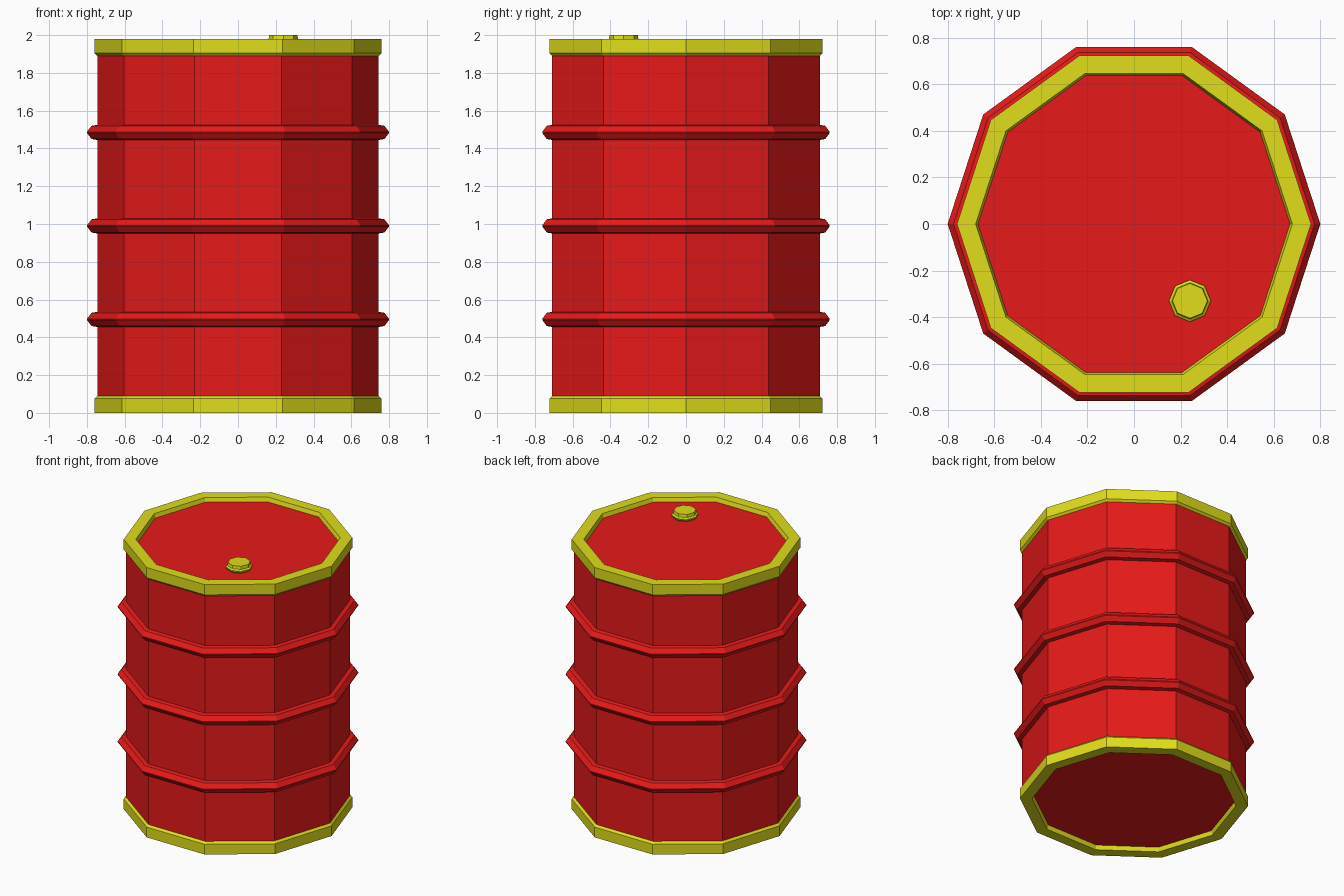
import bpy, bmesh
from math import cos, sin, tau

if "Cube" in bpy.data.objects:
    bpy.data.objects.remove(bpy.data.objects["Cube"])


def material(name, color):
    m = bpy.data.materials.new(name)
    m.diffuse_color = color
    m.use_nodes = True
    m.node_tree.nodes["Principled BSDF"].inputs["Base Color"].default_value = m.diffuse_color
    return m


RED = material("red_paint", (0.80, 0.01, 0.01, 1))
YELLOW = material("yellow_paint", (0.75, 0.73, 0.01, 1))


def lathe(name, profile, mat, sides=10, center=(0, 0), cap_start=False, cap_end=False):
    """Spin a (radius, z) profile, listed bottom to top, into a faceted part."""
    bm = bmesh.new()
    loops = [[bm.verts.new((r * cos(tau * i / sides), r * sin(tau * i / sides), z))
              for i in range(sides)] for r, z in profile]
    for lo, hi in zip(loops, loops[1:]):
        for i in range(sides):
            j = (i + 1) % sides
            bm.faces.new((lo[i], lo[j], hi[j], hi[i]))
    if cap_start:
        bm.faces.new(loops[0][::-1])
    if cap_end:
        bm.faces.new(loops[-1])
    mesh = bpy.data.meshes.new(name)
    bm.to_mesh(mesh)
    bm.free()
    mesh.materials.append(mat)
    ob = bpy.data.objects.new(name, mesh)
    ob.location = (center[0], center[1], 0)
    bpy.context.collection.objects.link(ob)
    return ob


H = 1.98      # barrel height without the plug
R = 0.745     # wall radius

# Wall with three raised hoops
wall = [(R, 0.09)]
for z in (0.495, 0.99, 1.485):
    wall += [(R, z - 0.04), (0.775, z - 0.035), (0.80, z - 0.003),
             (0.80, z + 0.003), (0.775, z + 0.035), (R, z + 0.04)]
wall.append((R, H - 0.09))
lathe("barrel_wall", wall, RED)

# Rims: chamfered band, flat lip, short sloping inner wall
rim = [(R, H - 0.09), (0.76, H - 0.075), (0.76, H), (0.68, H), (0.67, H - 0.03)]
lathe("top_rim", rim, YELLOW)
lathe("bottom_rim", [(r, H - z) for r, z in reversed(rim)], YELLOW)

# Recessed end plates
lathe("lid", [(0.67, H - 0.03)], RED, cap_end=True)
lathe("base", [(0.67, 0.03)], RED, cap_start=True)

# Octagonal plug on the lid
lathe("plug", [(0.08, 1.95), (0.09, 1.962), (0.09, 1.97), (0.078, 1.978), (0.075, 2.0)],
      YELLOW, sides=8, center=(0.24, -0.33), cap_end=True)
